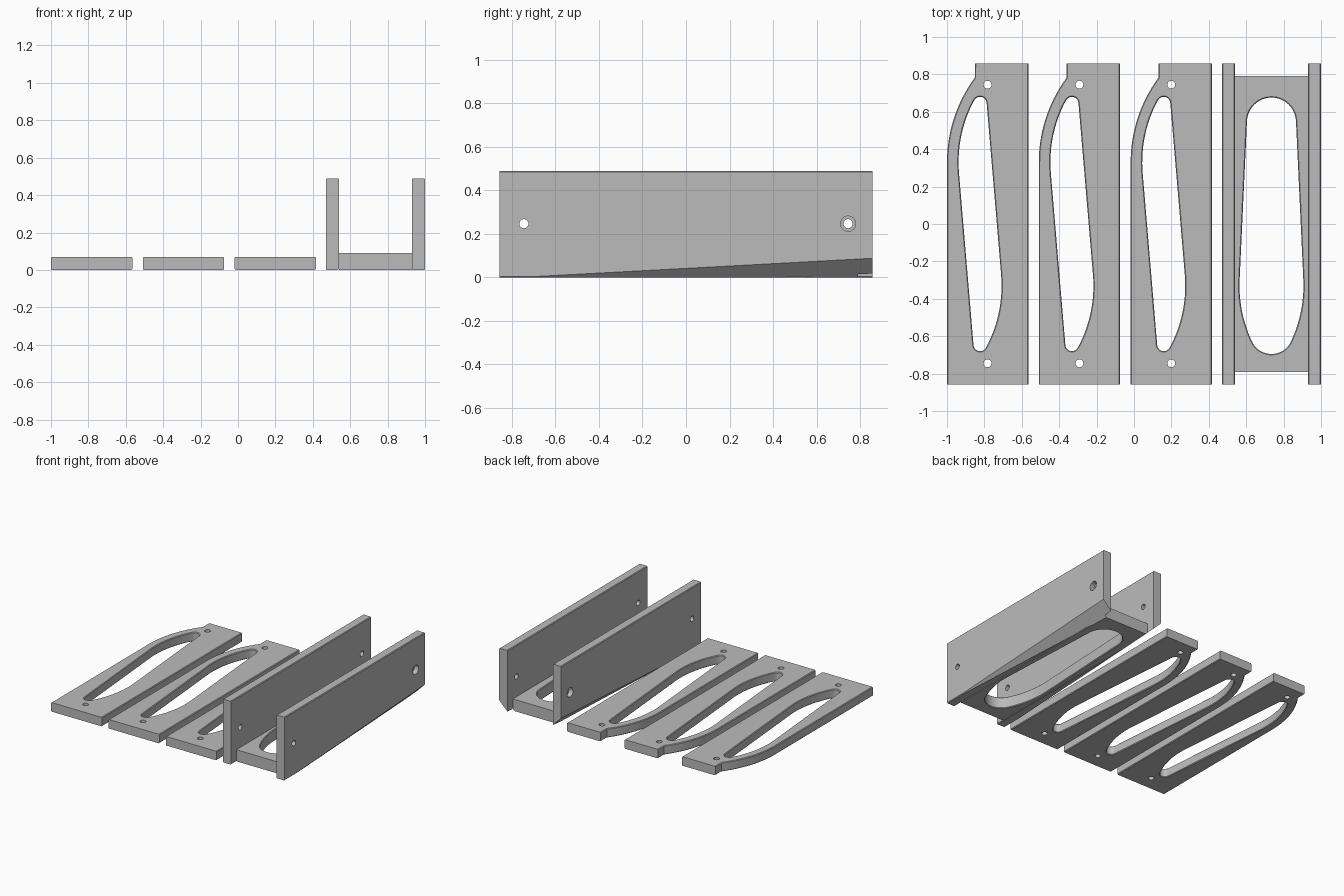
import bpy, bmesh, math
from mathutils import Vector, Matrix

if "Cube" in bpy.data.objects:
    bpy.data.objects.remove(bpy.data.objects["Cube"])

E = 0.005            # small edge chamfer
HALF = 0.857         # half length
T = 0.07             # plate thickness

grey = bpy.data.materials.new("plain grey")
grey.diffuse_color = (0.5, 0.5, 0.5, 1)
grey.use_nodes = True
grey.node_tree.nodes["Principled BSDF"].inputs["Base Color"].default_value = grey.diffuse_color


def arc(cx, cy, r, a0, a1, n):
    pts = []
    for i in range(n + 1):
        a = math.radians(a0 + (a1 - a0) * i / n)
        pts.append((cx + r * math.cos(a), cy + r * math.sin(a)))
    return pts


def grow(pts, d):
    # offset a counter-clockwise outline outward
    out = []
    for i, p in enumerate(pts):
        t = Vector(pts[(i + 1) % len(pts)]) - Vector(pts[i - 1])
        n = Vector((t.y, -t.x)).normalized()
        out.append((p[0] + n.x * d, p[1] + n.y * d))
    return out


def loft(levels):
    # closed solid through equal outlines at several heights
    bm = bmesh.new()
    rings = [[bm.verts.new((x, y, z)) for x, y in pts] for z, pts in levels]
    for a, b in zip(rings, rings[1:]):
        for i in range(len(a)):
            j = (i + 1) % len(a)
            bm.faces.new((a[i], a[j], b[j], b[i]))
    bm.faces.new(rings[0][::-1])
    bm.faces.new(rings[-1])
    bmesh.ops.recalc_face_normals(bm, faces=bm.faces)
    return bm


def make(name, bm):
    me = bpy.data.meshes.new(name)
    bm.to_mesh(me)
    bm.free()
    me.materials.append(grey)
    ob = bpy.data.objects.new(name, me)
    bpy.context.collection.objects.link(ob)
    return ob


def chamfer_long_edges(bm):
    # chamfer rims except those on the two square ends
    def on_end(e):
        a, b = (v.co.y for v in e.verts)
        return abs(a - b) < 1e-6 and abs(abs(a) - HALF) < 1e-4
    def flat(e):
        return abs(e.verts[0].co.z - e.verts[1].co.z) < 1e-6
    edges = [e for e in bm.edges if flat(e) and not on_end(e)]
    bmesh.ops.bevel(bm, geom=edges, offset=E, segments=1, affect='EDGES')


def cut(ob, cutters):
    for bm in cutters:
        c = make("cutter", bm)
        c.hide_render = True
        m = ob.modifiers.new("cut", 'BOOLEAN')
        m.operation, m.solver, m.object = 'DIFFERENCE', 'EXACT', c
        bpy.context.view_layer.objects.active = ob
        bpy.ops.object.modifier_apply(modifier=m.name)
        bpy.data.objects.remove(c)


def finish(ob):
    bpy.ops.object.select_all(action='DESELECT')
    ob.select_set(True)
    bpy.context.view_layer.objects.active = ob
    bpy.ops.object.shade_smooth_by_angle(angle=math.radians(25))


def slot_cutter(pts, h):
    wide = grow(pts, 2 * E)
    return loft([(-E, wide), (E, pts), (h - E, pts), (h + E, wide)])


def drill(x, y, r, z0, z1):
    c = arc(x, y, r, 0, 345, 23)
    return loft([(z0, c), (z1, c)])


def drill_x(y, z, r, x0, x1):
    bm = drill(0, 0, r, x0, x1)
    bm.transform(Matrix.Translation((0, y, z)) @ Matrix.Rotation(math.pi / 2, 4, 'Y'))
    return bm


def slant(bm, side):
    # rising 45 degree cut along the lower outer edge
    cx, k = 0.735, 0.054
    co = Vector((cx + side * 0.265, -0.68, 0.005))
    no = Vector((-side, -k, 1))
    geom = bm.verts[:] + bm.edges[:] + bm.faces[:]
    res = bmesh.ops.bisect_plane(bm, geom=geom, plane_co=co, plane_no=no, clear_inner=True)
    edges = [g for g in res['geom_cut'] if isinstance(g, bmesh.types.BMEdge)]
    if edges:
        bmesh.ops.edgenet_fill(bm, edges=edges)
    bmesh.ops.recalc_face_normals(bm, faces=bm.faces)


def box(x0, x1, y, z1):
    pts = [(x0, -y), (x1, -y), (x1, y), (x0, y)]
    return loft([(0, pts), (z1, pts)])


# Flat side plates with a curved shoulder and a leaf-shaped slot
half_slot = arc(0, 0.645, 0.035, 4.9, 151.7, 10) + arc(0.585, 0.33, 0.70, 151.7, 184.9, 16)[1:]
slot = half_slot + [(-x, -y) for x, y in half_slot]
for i, left in enumerate((-1.0, -0.509, -0.018)):
    outline = [(left, -HALF), (left + 0.435, -HALF), (left + 0.435, HALF), (left + 0.149, HALF)]
    outline += arc(left + 0.762, 0.33, 0.762, 143.6, 180, 18)
    bm = loft([(0, outline), (T, outline)])
    chamfer_long_edges(bm)
    plate = make("slotted_plate_%d" % (i + 1), bm)
    cx = left + 0.177
    cut(plate, [slot_cutter([(x + cx, y) for x, y in slot], T)]
        + [drill(left + 0.217, s * 0.745, 0.021, -0.1, 0.2) for s in (-1, 1)])
    finish(plate)

# Channel floor with a teardrop slot
bm = box(0.54, 0.93, 0.79, 0.09)
for side in (-1, 1):
    slant(bm, side)
floor = make("channel_floor", bm)
right = arc(0, -0.58, 0.115, -90, -25.3, 10) + arc(-0.529, -0.33, 0.70, -25.3, 2.7, 14)[1:]
right += arc(0, 0.545, 0.131, 2.7, 90, 12)
drop = right + [(-x, y) for x, y in right[-2:0:-1]]
cut(floor, [slot_cutter([(x + 0.735, y) for x, y in drop], 0.09)])
finish(floor)

# Channel walls with bolt holes and an outer counterbore at the back
for side, name in ((-1, "channel_wall_left"), (1, "channel_wall_right")):
    inner, outer = 0.735 + side * 0.195, 0.735 + side * 0.265
    bm = box(min(inner, outer), max(inner, outer), HALF, 0.49)
    chamfer_long_edges(bm)
    slant(bm, side)
    wall = make(name, bm)
    bore = sorted((outer - side * 0.035, outer + side * 0.05))
    cut(wall, [drill_x(s * 0.745, 0.247, 0.021, 0.3, 1.2) for s in (-1, 1)]
        + [drill_x(0.745, 0.247, 0.035, *bore)])
    finish(wall)
